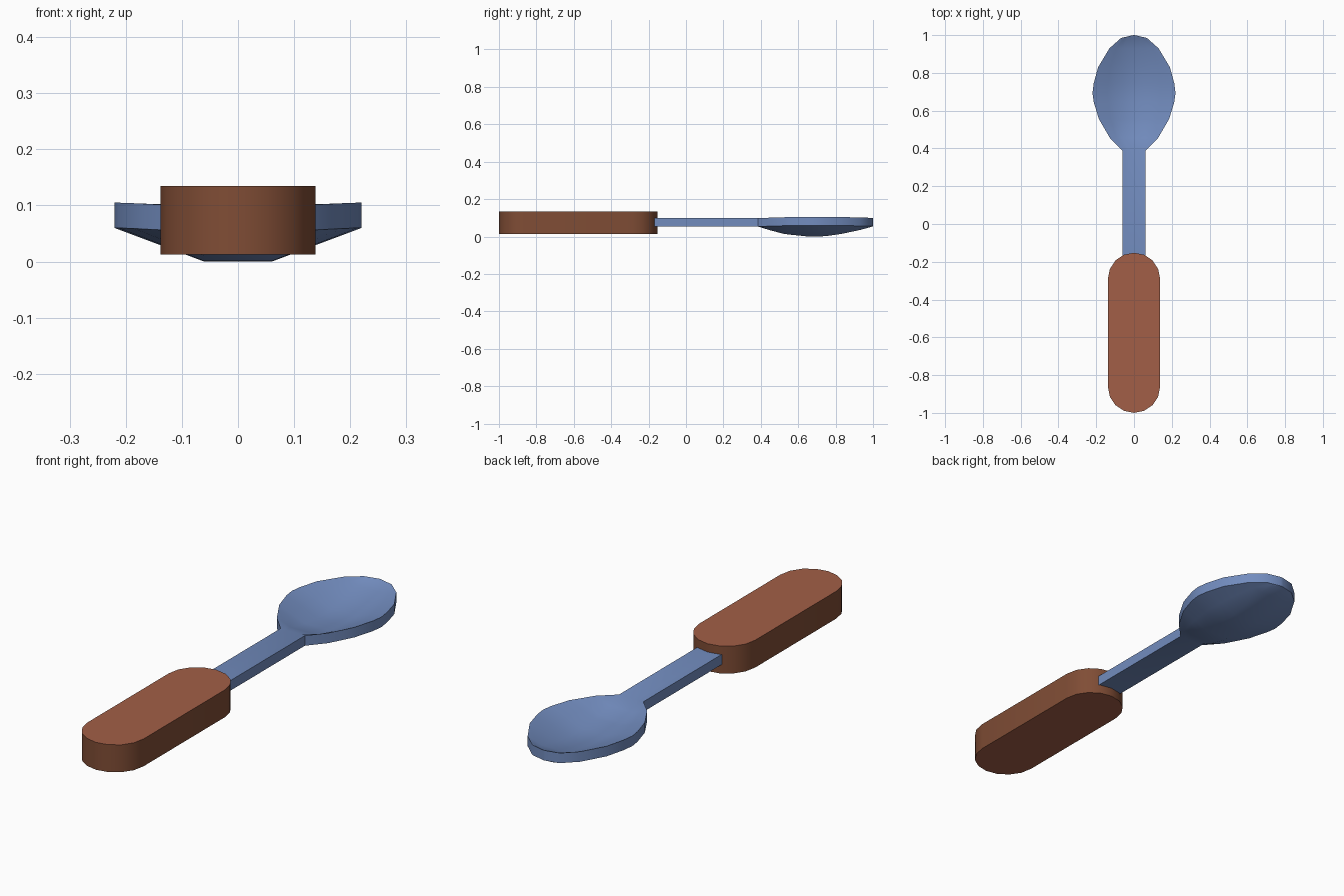
import bpy, bmesh, math

if "Cube" in bpy.data.objects:
    bpy.data.objects.remove(bpy.data.objects["Cube"])


def material(name, rgb):
    m = bpy.data.materials.new(name)
    m.diffuse_color = (*rgb, 1)
    m.use_nodes = True
    m.node_tree.nodes["Principled BSDF"].inputs["Base Color"].default_value = m.diffuse_color
    return m


def finish(bm, name, mats, angle):
    bmesh.ops.recalc_face_normals(bm, faces=bm.faces)
    me = bpy.data.meshes.new(name)
    bm.to_mesh(me)
    bm.free()
    ob = bpy.data.objects.new(name, me)
    bpy.context.collection.objects.link(ob)
    for m in mats:
        me.materials.append(m)
    bpy.ops.object.select_all(action='DESELECT')
    ob.select_set(True)
    bpy.context.view_layer.objects.active = ob
    bpy.ops.object.shade_smooth_by_angle(angle=math.radians(angle))
    return ob


blue = material("blue_metal", (0.168, 0.262, 0.515))
brown = material("brown_wood_side", (0.216, 0.074, 0.036))
red_brown = material("red_brown_wood_face", (0.365, 0.113, 0.063))

# Handle: extruded stadium, broad faces in a redder wood
R, Z0, Z1, N = 0.138, 0.013, 0.135, 8
bm = bmesh.new()
ring = []
for cy, start in ((-0.29, 0), (-0.862, math.pi)):
    for i in range(N + 1):
        a = start + math.pi * i / N
        ring.append(bm.verts.new((R * math.cos(a), cy + R * math.sin(a), Z0)))
base = bm.faces.new(ring)
ext = bmesh.ops.extrude_face_region(bm, geom=[base], use_keep_orig=True)
for v in ext['geom']:
    if isinstance(v, bmesh.types.BMVert):
        v.co.z = Z1
bm.normal_update()
for f in bm.faces:
    f.material_index = 1 if abs(f.normal.z) > 0.5 else 0
finish(bm, "handle", [brown, red_brown], 40)

# Neck and bowl: one loft along y; stations are (y, half width, rim z, keel z)
stations = [
    (-0.20, 0.060, 0.053, 0.053), (0.386, 0.060, 0.053, 0.053),
    (0.455, 0.127, 0.056, 0.032), (0.525, 0.168, 0.058, 0.014),
    (0.556, 0.186, 0.059, 0.010), (0.645, 0.213, 0.060, 0.001),
    (0.693, 0.220, 0.060, 0.000), (0.746, 0.213, 0.060, 0.002),
    (0.830, 0.190, 0.059, 0.014), (0.930, 0.130, 0.057, 0.035),
    (0.985, 0.068, 0.055, 0.050), (1.000, 0.003, 0.055, 0.055),
]
THICK = 0.045
bm = bmesh.new()
loops = []
for y, w, rim, keel in stations:
    m = min(0.06, w * 0.5)
    row = [(-w, rim), (-(w + m) / 2, (rim + keel) / 2), (-m, keel),
           (m, keel), ((w + m) / 2, (rim + keel) / 2), (w, rim)]
    low = [bm.verts.new((x, y, z)) for x, z in row]
    top = [bm.verts.new((x, y, z + THICK)) for x, z in reversed(row)]
    loops.append(low + top)
for a, b in zip(loops, loops[1:]):
    for i in range(len(a)):
        j = (i + 1) % len(a)
        bm.faces.new((a[i], a[j], b[j], b[i]))
bm.faces.new(loops[0])
bm.faces.new(loops[-1])
finish(bm, "neck_and_bowl", [blue], 35)
